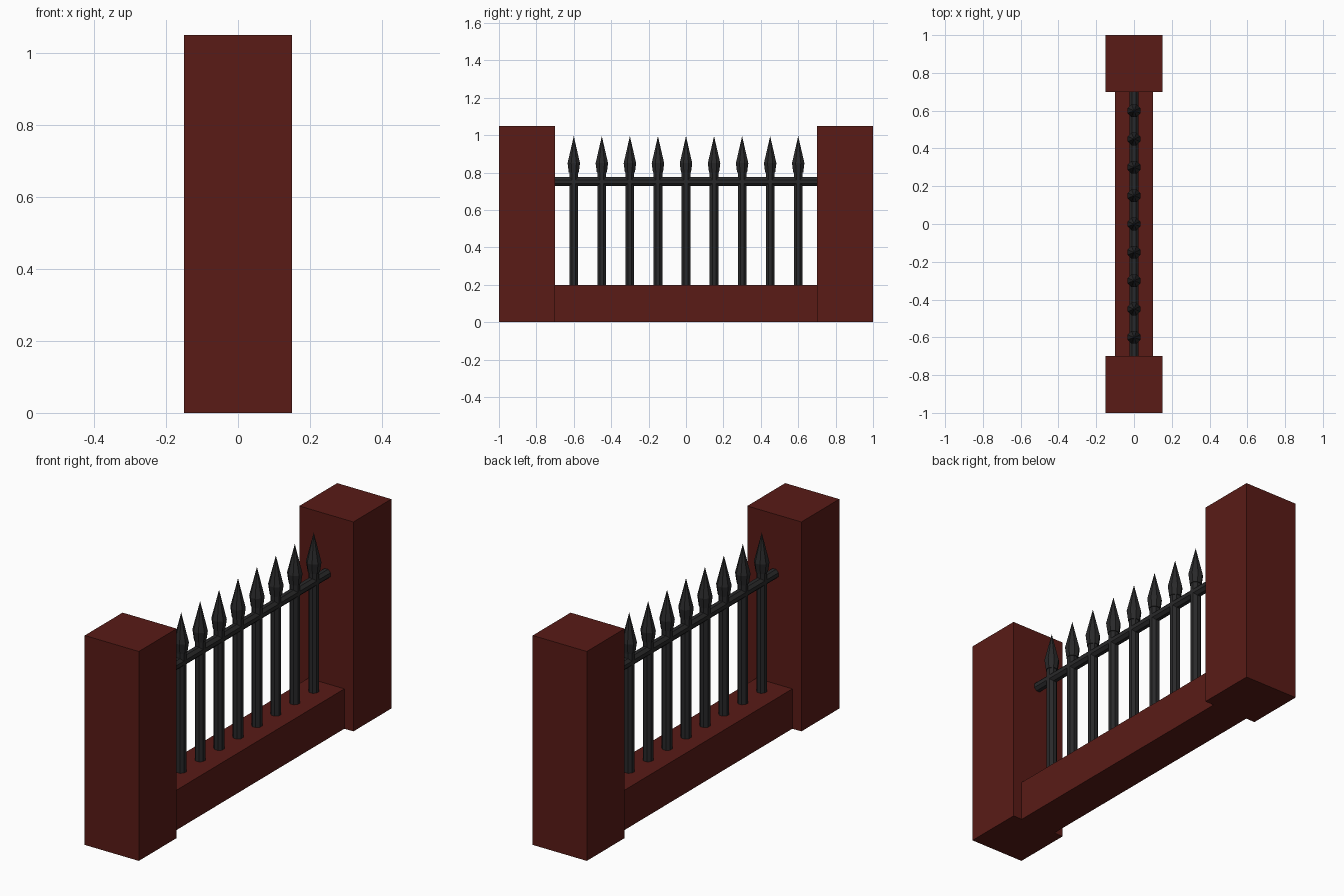
import bpy, bmesh, math
from mathutils import Matrix

if "Cube" in bpy.data.objects:
    bpy.data.objects.remove(bpy.data.objects["Cube"])


def material(name, color):
    m = bpy.data.materials.new(name)
    m.diffuse_color = color
    m.use_nodes = True
    m.node_tree.nodes["Principled BSDF"].inputs["Base Color"].default_value = m.diffuse_color
    return m


BRICK = material("brick_red", (0.10, 0.011, 0.008, 1))
IRON = material("black_iron", (0.022, 0.022, 0.023, 1))


def add_object(name, bm, mat):
    bmesh.ops.recalc_face_normals(bm, faces=bm.faces)
    mesh = bpy.data.meshes.new(name)
    bm.to_mesh(mesh)
    bm.free()
    mesh.materials.append(mat)
    ob = bpy.data.objects.new(name, mesh)
    bpy.context.collection.objects.link(ob)
    return ob


def box(name, size, center, mat):
    bm = bmesh.new()
    bmesh.ops.create_cube(bm, size=1, matrix=Matrix.Translation(center) @ Matrix.Diagonal((*size, 1)))
    return add_object(name, bm, mat)


def lathe(name, profile, mat, sides=8):
    """Faceted solid around z from (radius, z) points; radius 0 makes a tip."""
    bm = bmesh.new()
    rings = []
    for r, z in profile:
        if r == 0:
            rings.append([bm.verts.new((0, 0, z))] * sides)
        else:
            angles = [(i + 0.5) * math.tau / sides for i in range(sides)]
            rings.append([bm.verts.new((r * math.cos(a), r * math.sin(a), z)) for a in angles])
    for a, b in zip(rings, rings[1:]):
        for i in range(sides):
            j = (i + 1) % sides
            bm.faces.new(list(dict.fromkeys((a[i], a[j], b[j], b[i]))))
    for ring in (rings[0], rings[-1]):
        if ring[0] is not ring[1]:
            bm.faces.new(ring)
    return add_object(name, bm, mat)


# Brick posts and low wall between them
for name, s in (("front_post", -1), ("back_post", 1)):
    box(name, (0.3, 0.3, 1.05), (0, s * 0.85, 0.525), BRICK)
box("base_wall", (0.2, 1.4, 0.2), (0, 0, 0.1), BRICK)

# Horizontal rail
rail = lathe("rail", [(0.025, -0.7), (0.025, 0.7)], IRON)
rail.rotation_euler.x = math.pi / 2
rail.location.z = 0.752

# Upright bars with spear heads
for i in range(9):
    y = -0.6 + 0.15 * i
    bar = lathe(f"bar_{i + 1}", [(0.025, 0.2), (0.025, 0.81)], IRON)
    head = lathe(f"spear_head_{i + 1}", [(0.029, 0.80), (0.036, 0.85), (0, 0.995)], IRON)
    bar.location.y = head.location.y = y
